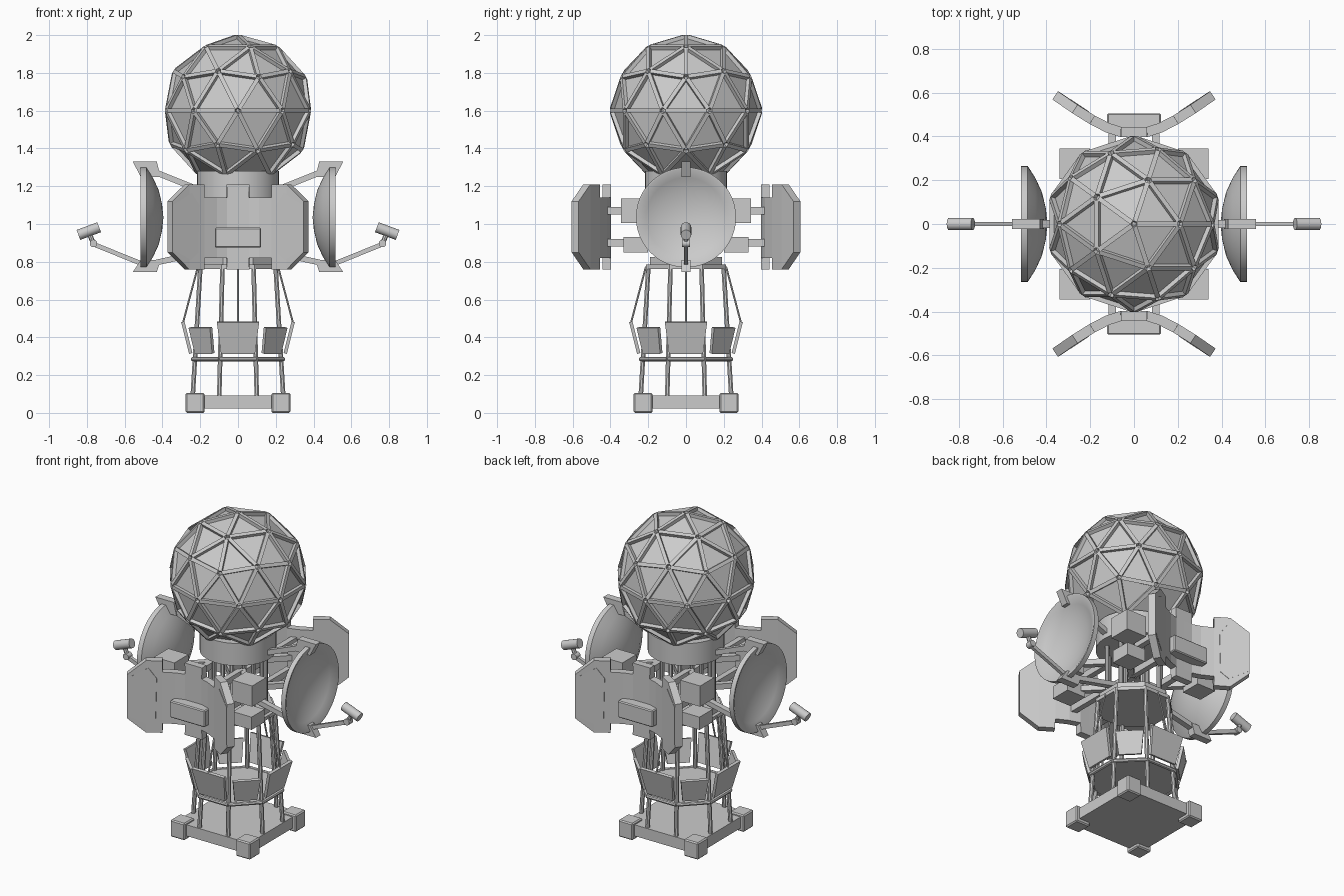
import bpy, bmesh
from math import pi, cos, sin, radians
from mathutils import Matrix, Vector as V

if "Cube" in bpy.data.objects:
    bpy.data.objects.remove(bpy.data.objects["Cube"])


def finish(name, bm, smooth=False, bevel=0, thick=0):
    bmesh.ops.recalc_face_normals(bm, faces=bm.faces)
    me = bpy.data.meshes.new(name)
    bm.to_mesh(me)
    bm.free()
    ob = bpy.data.objects.new(name, me)
    bpy.context.collection.objects.link(ob)
    if thick:
        m = ob.modifiers.new("thick", 'SOLIDIFY')
        m.thickness, m.offset, m.use_even_offset = thick, 0, True
    if bevel:
        m = ob.modifiers.new("bevel", 'BEVEL')
        m.width, m.segments = bevel, 1
    if smooth:
        bpy.ops.object.select_all(action='DESELECT')
        ob.select_set(True)
        bpy.context.view_layer.objects.active = ob
        bpy.ops.object.shade_smooth_by_angle(angle=radians(35))
    return ob


def box(bm, c, s):
    bmesh.ops.create_cube(bm, size=1, matrix=Matrix.Translation(c) @ Matrix.Diagonal((*s, 1)))


def rod(bm, a, b, r, sides=8, r2=None):
    a, b = V(a), V(b)
    d = b - a
    m = Matrix.Translation((a + b) / 2) @ d.to_track_quat('Z', 'Y').to_matrix().to_4x4()
    bmesh.ops.create_cone(bm, cap_ends=True, segments=sides, radius1=r, radius2=r2 or r,
                          depth=d.length, matrix=m)


def beam(bm, a, b, up, w, h):
    # rectangular bar from a to b with its height along up
    a, b = V(a), V(b)
    x = (b - a).normalized()
    y = V(up).cross(x).normalized()
    z = x.cross(y)
    m = Matrix((x, y, z)).transposed().to_4x4()
    m = Matrix.Translation((a + b) / 2) @ m @ Matrix.Diagonal(((b - a).length, w, h, 1))
    bmesh.ops.create_cube(bm, size=1, matrix=m)


def loft(bm, p, q):
    # closed solid between two matching outlines
    p = [bm.verts.new(v) for v in p]
    q = [bm.verts.new(v) for v in q]
    bm.faces.new(p)
    bm.faces.new(q)
    for i in range(len(p)):
        j = (i + 1) % len(p)
        bm.faces.new((p[i], p[j], q[j], q[i]))


def octo(r, z):
    return [V((r * cos(pi / 8 + k * pi / 4), r * sin(pi / 8 + k * pi / 4), z)) for k in range(8)]


# Geodesic dome: faceted core and a strut on every edge
bm = bmesh.new()
bmesh.ops.create_icosphere(bm, subdivisions=2, radius=0.386, matrix=Matrix.Translation((0, 0, 1.6)))
edges = [(e.verts[0].co.copy(), e.verts[1].co.copy()) for e in bm.edges]
finish("dome_core", bm)
bm = bmesh.new()
c = V((0, 0, 1.6))
for a, b in edges:
    if min(a.z, b.z) < 1.24:
        continue
    a, b = c + (a - c) * 1.02, c + (b - c) * 1.02
    beam(bm, a.lerp(b, 0.05), a.lerp(b, 0.95), (a + b) / 2 - c, 0.022, 0.022)
finish("dome_struts", bm)

# Collar under the dome
bm = bmesh.new()
rod(bm, (0, 0, 1.14), (0, 0, 1.28), 0.218, 32)
finish("dome_collar", bm, True)

# Base slab with corner feet
bm = bmesh.new()
box(bm, (0, 0, 0.057), (0.51, 0.51, 0.07))
finish("base_slab", bm)
bm = bmesh.new()
for x in (-1, 1):
    for y in (-1, 1):
        box(bm, (x * 0.227, y * 0.227, 0.053), (0.1, 0.1, 0.106))
finish("base_feet", bm, bevel=0.007)

# Tower legs, upper posts, ring rails and octagonal decks
bm = bmesh.new()
for a, b, d, e in zip(octo(0.26, 0.08), octo(0.215, 0.78), octo(0.16, 0.8), octo(0.16, 1.16)):
    rod(bm, a, b, 0.013)
    rod(bm, d, e, 0.013)
finish("tower_legs", bm, True)
bm = bmesh.new()
ring = octo(0.258, 0.285)
for i in range(8):
    rod(bm, ring[i], ring[i - 1], 0.012)
finish("tower_ring", bm, True)
bm = bmesh.new()
for r, z0, z1 in ((0.25, 0.28, 0.29), (0.228, 0.763, 0.785), (0.205, 0.785, 0.825)):
    loft(bm, octo(r, z0), octo(r, z1))
finish("tower_decks", bm)

# Flared plates around the tower, with stay cables from the four large ones
bm, cb = bmesh.new(), bmesh.new()
for k in range(8):
    r0, z0, w0, r1, z1, w1 = ((0.25, 0.315, 0.09, 0.292, 0.482, 0.112) if k % 2 == 0 else
                              (0.25, 0.315, 0.065, 0.282, 0.452, 0.08))
    R = Matrix.Rotation(k * pi / 4, 3, 'Z')
    pts = ((r0, -w0, z0), (r0, w0, z0), (r1, w1, z1), (r1, -w1, z1))
    bm.faces.new([bm.verts.new(R @ V(p)) for p in pts])
    if k % 2 == 0:
        rod(cb, R @ V((0.293, 0, 0.47)), R @ V((0.212, 0, 0.775)), 0.005, 6)
finish("flared_plates", bm, thick=0.018)
finish("stay_cables", cb)

# Curved notched antenna panels at front and back
outer = [(0, 0.443), (0.06, 0.443), (0.12, 0.462), (0.19, 0.498), (0.27, 0.548), (0.36, 0.61)]
path = [(-x, y) for x, y in outer[:0:-1]] + outer
rows, tips = (0.76, 0.82, 1.14, 1.21), (0.85, 0.88, 1.09, 1.12)


def face_y(x):
    for (x0, y0), (x1, y1) in zip(outer, outer[1:]):
        if x <= x1:
            return y0 + (y1 - y0) * (x - x0) / (x1 - x0)


pad = [(0.345, 0.865), (0.345, 1.10), (0.245, 1.165), (0.205, 1.10), (0.21, 0.85), (0.25, 0.81)]
for s, side in ((-1, "front"), (1, "back")):
    bm = bmesh.new()
    g = [[bm.verts.new((x, s * (y - 0.023), z)) for z in (tips if abs(x) > 0.3 else rows)]
         for x, y in path]
    for i in range(len(path) - 1):
        mid = abs(path[i][0] + path[i + 1][0]) / 2
        for j in range(3):
            if j != 1 and 0.06 < mid < 0.19:
                continue
            bm.faces.new((g[i][j], g[i + 1][j], g[i + 1][j + 1], g[i][j + 1]))
    bmesh.ops.delete(bm, geom=[v for v in bm.verts if not v.link_faces], context='VERTS')
    finish(side + "_panel", bm, thick=0.045)
    bm = bmesh.new()
    for m in (-1, 1):
        loft(bm, [(m * x, s * (face_y(x) - 0.015), z) for x, z in pad],
             [(m * x, s * (face_y(x) + 0.006), z) for x, z in pad])
    finish(side + "_panel_pads", bm)
    bm = bmesh.new()
    box(bm, (0, s * 0.468, 0.928), (0.245, 0.074, 0.105))
    finish(side + "_panel_box", bm, bevel=0.006)

# Equipment boxes and mounting arms between the tower and the panels
bm, ab = bmesh.new(), bmesh.new()
for x in (-1, 1):
    for y in (-1, 1):
        box(bm, (x * 0.27, y * 0.275, 1.07), (0.14, 0.14, 0.13))
        box(bm, (x * 0.26, y * 0.265, 0.89), (0.13, 0.13, 0.08))
        for z in (0.9, 1.07):
            beam(ab, (x * 0.1, y * 0.12, z), (x * 0.1, y * 0.43, z), (0, 0, 1), 0.035, 0.04)
            beam(ab, (x * 0.1, y * 0.1, z), (x * 0.25, y * 0.25, z), (0, 0, 1), 0.035, 0.035)
finish("equipment_boxes", bm)
finish("panel_arms", ab)

# Side dishes with rim clamps, support arms and feed horns
prof = [(0.395, 0), (0.402, 0.07), (0.42, 0.145), (0.45, 0.21), (0.485, 0.265), (0.515, 0.265),
        (0.515, 0.256), (0.49, 0.21), (0.465, 0.145), (0.45, 0.07), (0.445, 0)]
clamps = ([(0.43, 1.33), (0.557, 1.33), (0.515, 1.25), (0.41, 1.25)],
          [(0.43, 0.745), (0.557, 0.745), (0.515, 0.81), (0.41, 0.81)])
for s, side in ((-1, "left"), (1, "right")):
    bm = bmesh.new()
    vs = [bm.verts.new((s * x, 0, 1.035 + r)) for x, r in prof]
    es = [bm.edges.new(p) for p in zip(vs, vs[1:])]
    bmesh.ops.spin(bm, geom=vs + es, cent=(0, 0, 1.035), axis=(1, 0, 0), angle=2 * pi, steps=48)
    bmesh.ops.remove_doubles(bm, verts=bm.verts, dist=1e-4)
    bmesh.ops.dissolve_degenerate(bm, edges=bm.edges, dist=1e-5)
    finish(side + "_dish", bm, True)
    bm = bmesh.new()
    for cl in clamps:
        loft(bm, [(s * x, -0.023, z) for x, z in cl], [(s * x, 0.023, z) for x, z in cl])
    beam(bm, (s * 0.44, 0, 1.275), (s * 0.14, 0, 1.155), (0, 0, 1), 0.035, 0.03)
    beam(bm, (s * 0.46, 0, 0.79), (s * 0.14, 0, 0.86), (0, 0, 1), 0.035, 0.03)
    finish(side + "_dish_mount", bm)
    bm = bmesh.new()
    beam(bm, (s * 0.51, 0, 0.79), (s * 0.77, 0, 0.895), (0, 0, 1), 0.02, 0.024)
    rod(bm, (s * 0.765, -0.02, 0.897), (s * 0.765, 0.02, 0.897), 0.02, 12)
    rod(bm, (s * 0.765, 0, 0.897), (s * 0.79, 0, 0.955), 0.013)
    rod(bm, (s * 0.735, 0, 0.983), (s * 0.845, 0, 0.942), 0.028, 16)
    finish(side + "_dish_feed", bm, True)
